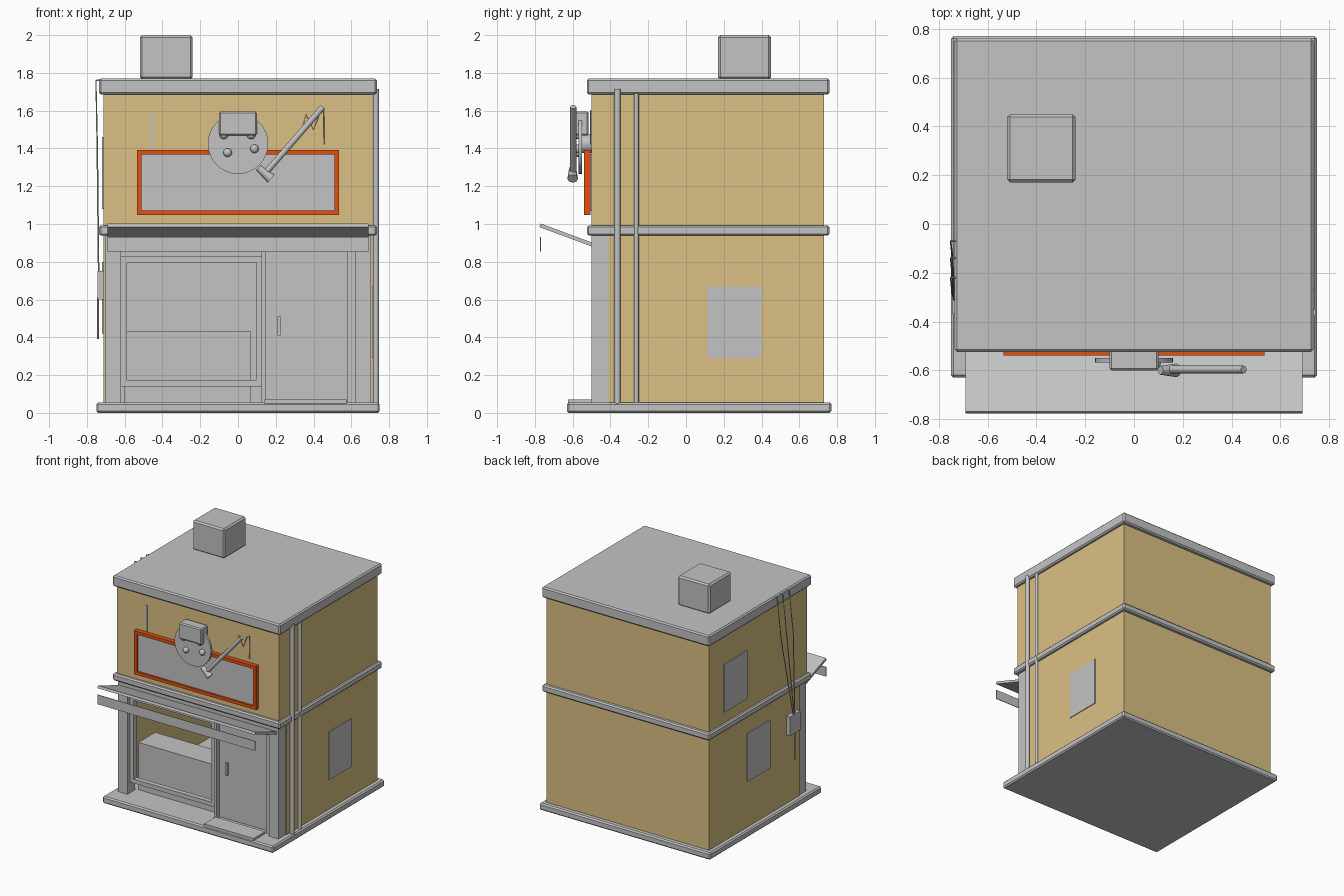
import bpy, math
from mathutils import Vector

if "Cube" in bpy.data.objects:
    bpy.data.objects.remove(bpy.data.objects["Cube"])


def material(name, rgb):
    m = bpy.data.materials.new(name)
    m.diffuse_color = (*rgb, 1)
    m.use_nodes = True
    m.node_tree.nodes["Principled BSDF"].inputs["Base Color"].default_value = m.diffuse_color
    return m


GREY = material("grey", (0.55, 0.55, 0.55))
TAN = material("tan", (0.71, 0.53, 0.23))
ORANGE = material("orange", (0.76, 0.08, 0.005))


def box(name, x, y, z, mat=GREY, bevel=0):
    """Box given as three (low, high) ranges."""
    bpy.ops.mesh.primitive_cube_add(size=1, location=[(a + b) / 2 for a, b in (x, y, z)])
    ob = bpy.context.object
    ob.name = name
    ob.scale = [b - a for a, b in (x, y, z)]
    bpy.ops.object.transform_apply(location=False, rotation=False, scale=True)
    ob.data.materials.append(mat)
    if bevel:
        mod = ob.modifiers.new("bevel", 'BEVEL')
        mod.width = bevel
        mod.segments = 1
    return ob


def rod(name, a, b, r1, r2=None, sides=8, mat=GREY):
    """Round bar or cone between two points."""
    a, b = Vector(a), Vector(b)
    d = b - a
    bpy.ops.mesh.primitive_cone_add(vertices=sides, radius1=r1, radius2=r1 if r2 is None else r2,
                                    depth=d.length, location=(a + b) / 2,
                                    rotation=d.to_track_quat('Z', 'Y').to_euler())
    ob = bpy.context.object
    ob.name = name
    ob.data.materials.append(mat)
    bpy.ops.object.shade_smooth_by_angle(angle=math.radians(50))
    return ob


def frame(name, x, y, z, w, mat):
    """Rectangular frame from four bars."""
    box(name + "_left", (x[0], x[0] + w), y, z, mat)
    box(name + "_right", (x[1] - w, x[1]), y, z, mat)
    box(name + "_bottom", (x[0] + w, x[1] - w), y, (z[0], z[0] + w), mat)
    box(name + "_top", (x[0] + w, x[1] - w), y, (z[1] - w, z[1]), mat)


def cable(name, points, r):
    cu = bpy.data.curves.new(name, 'CURVE')
    cu.dimensions = '3D'
    cu.bevel_depth = r
    cu.bevel_resolution = 0
    sp = cu.splines.new('POLY')
    sp.points.add(len(points) - 1)
    for p, co in zip(sp.points, points):
        p.co = (*co, 1)
    cu.materials.append(GREY)
    ob = bpy.data.objects.new(name, cu)
    bpy.context.collection.objects.link(ob)


# Slabs: base, middle band, roof, chimney
box("base", (-.75, .75), (-.63, .77), (0, .055), GREY, .01)
box("middle_band", (-.735, .735), (-.525, .76), (.938, .993), GREY, .01)
box("roof", (-.735, .735), (-.525, .76), (1.685, 1.77), GREY, .01)
box("chimney", (-.52, -.24), (.17, .45), (1.765, 2.0), GREY, .012)

# Walls
for s, side in ((-1, "left"), (1, "right")):
    xr = sorted((s * .712, s * .69))
    box("lower_wall_" + side, xr, (-.41, .73), (.05, .945), TAN)
    box("upper_wall_" + side, xr, (-.5, .73), (.985, 1.69), TAN)
    box("front_post_" + side, sorted((s * .62, s * .705)), (-.5, -.405), (.05, .94))
box("back_wall", (-.69, .69), (.71, .73), (.05, 1.69), TAN)
box("upper_front_wall", (-.69, .69), (-.5, -.48), (.985, 1.69), TAN)
box("shop_back_panel", (-.69, .69), (.66, .68), (.05, .94))

# Shop front
box("front_beam", (-.62, .62), (-.5, -.41), (.855, .94))
frame("shop_window", (-.62, .13), (-.47, -.43), (.14, .83), .033, GREY)
box("window_head", (-.62, .13), (-.45, -.43), (.83, .86))
box("counter", (-.6, .07), (-.39, -.18), (.05, .43))
box("door_divider", (.125, .147), (-.48, -.41), (.05, .86))
box("door", (.147, .58), (-.44, -.42), (.06, .855))
box("door_jamb", (.58, .622), (-.47, -.41), (.05, .86))
box("door_handle", (.21, .224), (-.46, -.438), (.41, .51))
box("door_slot", (.175, .54), (-.446, -.438), (.828, .836))
box("door_mat", (.14, .575), (-.625, -.48), (.05, .072))

# Awning, tilted up away from the wall
awning = box("awning", (-.69, .69), (-.147, .147), (-.01, .01))
awning.location = (0, -.635, .942)
awning.rotation_euler = (-math.atan2(.1, .27), 0, 0)
box("awning_valance", (-.69, .69), (-.773, -.768), (.855, .93))

# Sign board
box("sign_panel", (-.51, .51), (-.525, -.495), (1.07, 1.37))
frame("sign_frame", (-.535, .535), (-.54, -.505), (1.047, 1.392), .025, ORANGE)
box("sign_bracket", (-.458, -.446), (-.506, -.499), (1.38, 1.6))
cable("sign_wire", [(.34, -.505, 1.5), (.36, -.505, 1.58), (.4, -.505, 1.5),
                    (.43, -.505, 1.58), (.455, -.505, 1.6), (.455, -.505, 1.42)], .003)

# Round emblem with box cap and studs
rod("emblem_disc", (0, -.568, 1.425), (0, -.55, 1.425), .16, sides=32)
rod("emblem_mount", (0, -.552, 1.425), (0, -.495, 1.425), .05, sides=12)
box("emblem_cap", (-.1, .1), (-.6, -.515), (1.468, 1.595), GREY, .008)
for i, (x, z) in enumerate(((-.055, 1.378), (.087, 1.398), (-.075, 1.472), (.07, 1.472))):
    bpy.ops.mesh.primitive_uv_sphere_add(segments=16, ring_count=8, radius=.023,
                                         location=(x, -.572, z))
    stud = bpy.context.object
    stud.name = "emblem_stud_%d" % i
    stud.data.materials.append(GREY)
    bpy.ops.object.shade_smooth()

# Mallet hung across the emblem
rod("mallet_handle", (.15, -.597, 1.275), (.45, -.597, 1.62), .016, sides=8)
rod("mallet_head", (.175, -.6, 1.24), (.108, -.6, 1.298), .028, .018, sides=8)

# Side windows
box("right_window", (.71, .718), (.115, .4), (.29, .67))
box("left_window_upper", (-.72, -.71), (.26, .545), (1.08, 1.46))
box("left_window_lower", (-.72, -.71), (-.03, .255), (.42, .80))

# Drain pipes on the right
rod("drain_pipe_wide", (.73, -.363, .05), (.73, -.363, 1.715), .017, sides=10)
rod("drain_pipe_thin", (.727, -.263, .05), (.727, -.263, 1.69), .013, sides=10)

# Meter box and its cables on the left
box("meter_box", (-.745, -.71), (-.37, -.24), (.6, .75))
rod("meter_pipe", (-.74, -.305, .39), (-.74, -.305, .61), .006, sides=6)
for i, y in enumerate((-.07, -.14, -.22)):
    cable("meter_cable_%d" % i, [(-.715, y, 1.765), (-.752, y, 1.76), (-.745, y - .06, 1.4),
                                 (-.738, -.29 - .01 * i, .745)], .004)
